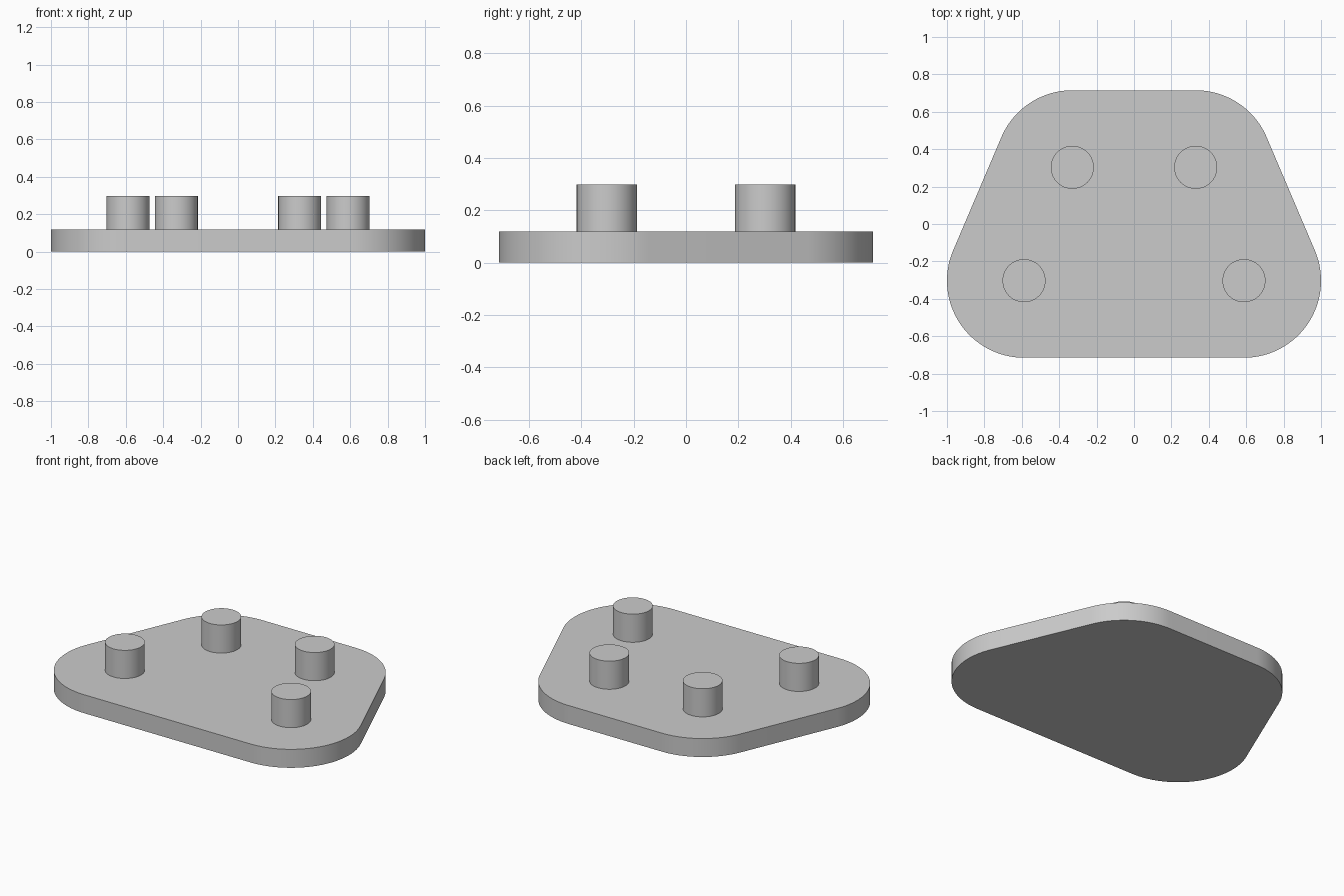
import bpy
import bmesh
from math import atan2, cos, sin, pi, radians

cube = bpy.data.objects.get("Cube")
if cube:
    bpy.data.objects.remove(cube, do_unlink=True)

PLATE_TOP, PEG_TOP = 0.118, 0.298
CORNER_R, PEG_R = 0.412, 0.115
FRONT, BACK = (0.588, -0.303), (0.33, 0.303)   # shared centres of corners and pegs

grey = bpy.data.materials.new("plain grey")
grey.use_nodes = True
colour = (0.6, 0.6, 0.6, 1)
grey.diffuse_color = colour
grey.node_tree.nodes["Principled BSDF"].inputs["Base Color"].default_value = colour


def arc(centre, radius, start, end, steps):
    angles = [start + (end - start) * i / steps for i in range(steps + 1)]
    return [(centre[0] + radius * cos(a), centre[1] + radius * sin(a)) for a in angles]


def extrude_outline(name, outline, bottom, top):
    bm = bmesh.new()
    face = bm.faces.new([bm.verts.new((x, y, bottom)) for x, y in outline])
    result = bmesh.ops.extrude_face_region(bm, geom=[face], use_keep_orig=True)
    verts = [g for g in result["geom"] if isinstance(g, bmesh.types.BMVert)]
    bmesh.ops.translate(bm, verts=verts, vec=(0, 0, top - bottom))
    bmesh.ops.recalc_face_normals(bm, faces=bm.faces)
    mesh = bpy.data.meshes.new(name)
    bm.to_mesh(mesh)
    bm.free()
    mesh.materials.append(grey)
    obj = bpy.data.objects.new(name, mesh)
    bpy.context.collection.objects.link(obj)
    bpy.ops.object.select_all(action="DESELECT")
    obj.select_set(True)
    bpy.context.view_layer.objects.active = obj
    bpy.ops.object.shade_smooth_by_angle(angle=radians(30))
    return obj


# Base plate: rounded trapezium whose slanted sides are tangent to the corners
side = atan2(FRONT[0] - BACK[0], BACK[1] - FRONT[1])
half = arc(FRONT, CORNER_R, -pi / 2, side, 32) + arc(BACK, CORNER_R, side, pi / 2, 24)
extrude_outline("base_plate", half + [(-x, y) for x, y in reversed(half)], 0, PLATE_TOP)

# Four round pegs
for row, (x, y) in (("front", FRONT), ("back", BACK)):
    for label, sign in (("left", 1), ("right", -1)):
        circle = arc((sign * x, y), PEG_R, 0, 2 * pi, 64)[:-1]
        extrude_outline(f"{row}_{label}_peg", circle, PLATE_TOP, PEG_TOP)
